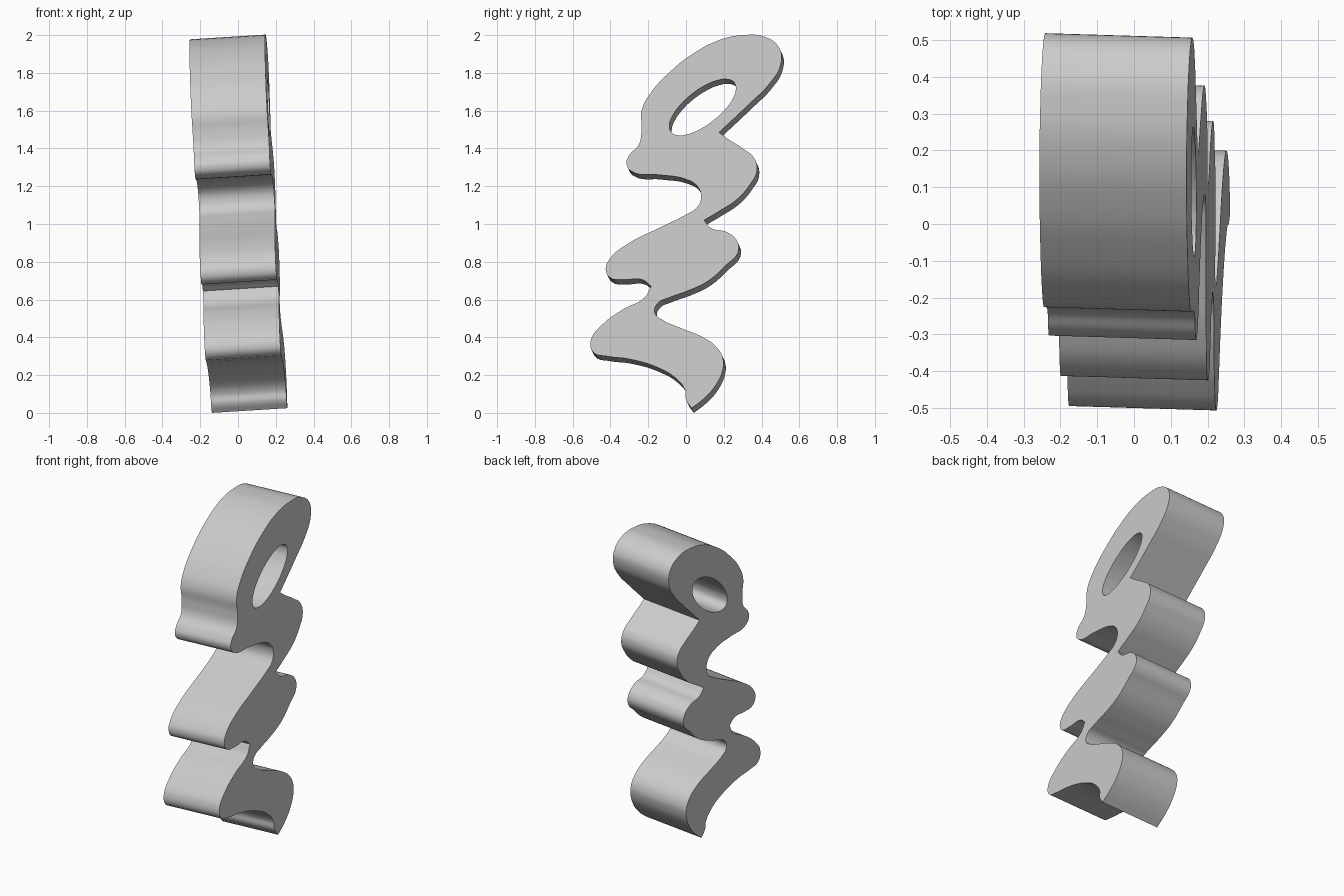
import bpy, bmesh
from math import cos, sin, tau, radians

if "Cube" in bpy.data.objects:
    bpy.data.objects.remove(bpy.data.objects["Cube"])

# Outline of the right-hand face as (y, z), starting at the foot and going up the back
outline = [
    (.03, .025), (.10, .08), (.16, .15), (.195, .23), (.195, .29), (.16, .35),
    (.09, .40), (-.03, .45), (-.12, .49), (-.165, .53), (-.15, .58), (-.09, .61),
    (.02, .65), (.12, .70), (.21, .78), (.275, .85), (.27, .91), (.22, .955),
    (.13, .98), (.095, 1.02), (.18, 1.07), (.27, 1.13), (.34, 1.21), (.375, 1.28),
    (.36, 1.35), (.30, 1.40), (.215, 1.455), (.175, 1.485), (.34, 1.64), (.44, 1.74),
    (.50, 1.84), (.495, 1.93), (.42, 1.99), (.30, 2.0), (.18, 1.975), (.05, 1.91),
    (-.08, 1.81), (-.19, 1.69), (-.235, 1.60), (-.235, 1.50), (-.25, 1.42), (-.30, 1.365),
    (-.315, 1.32), (-.29, 1.28), (-.14, 1.26), (-.01, 1.24), (.06, 1.20), (.08, 1.14),
    (.06, 1.09), (0, 1.05), (-.14, .98), (-.30, .90), (-.40, .82), (-.425, .76),
    (-.40, .715), (-.33, .705), (-.23, .705), (-.185, .67), (-.22, .61), (-.33, .55),
    (-.44, .47), (-.505, .38), (-.49, .32), (-.42, .30), (-.30, .285), (-.15, .24),
    (-.05, .18), (-.005, .12), (0, .07),
]
corners = {(.03, .025), (.095, 1.02), (.175, 1.485), (-.185, .67)}

# Slanted oval hole in the head
a = radians(38)
hole = []
for i in range(16):
    p, q = .212 * cos(tau * i / 16), .09 * sin(tau * i / 16)
    hole.append((.088 + p * cos(a) - q * sin(a), 1.618 + p * sin(a) + q * cos(a)))

curve = bpy.data.curves.new("wavy_profile", 'CURVE')
curve.dimensions = '2D'
curve.fill_mode = 'BOTH'
curve.extrude = .2
curve.resolution_u = 6


def add_loop(points):
    spline = curve.splines.new('BEZIER')
    spline.bezier_points.add(len(points) - 1)
    spline.use_cyclic_u = True
    for bp, pt in zip(spline.bezier_points, points):
        bp.co = (*pt, 0)
        kind = 'VECTOR' if pt in corners else 'AUTO'
        bp.handle_left_type = bp.handle_right_type = kind


add_loop(outline)
add_loop(hole)

# Solid wavy body
body = bpy.data.objects.new("wavy_body", curve)
bpy.context.collection.objects.link(body)
bpy.context.view_layer.objects.active = body
body.select_set(True)
bpy.ops.object.convert(target='MESH')
body = bpy.context.object
body.name = "wavy_body"

# Stand the profile up and lean it: the thickness runs along a slightly tilted x axis
bm = bmesh.new()
bm.from_mesh(body.data)
bmesh.ops.remove_doubles(bm, verts=bm.verts, dist=.0005)
for v in bm.verts:
    u, h, w = v.co
    t = (.2 - w) / .4
    v.co = (.262 + .03 * u - .063 * h - .4 * t, u + .012 * t, h - .025 * t)
bmesh.ops.recalc_face_normals(bm, faces=bm.faces)
bm.to_mesh(body.data)
bm.free()
bpy.ops.object.shade_smooth_by_angle(angle=radians(35))
